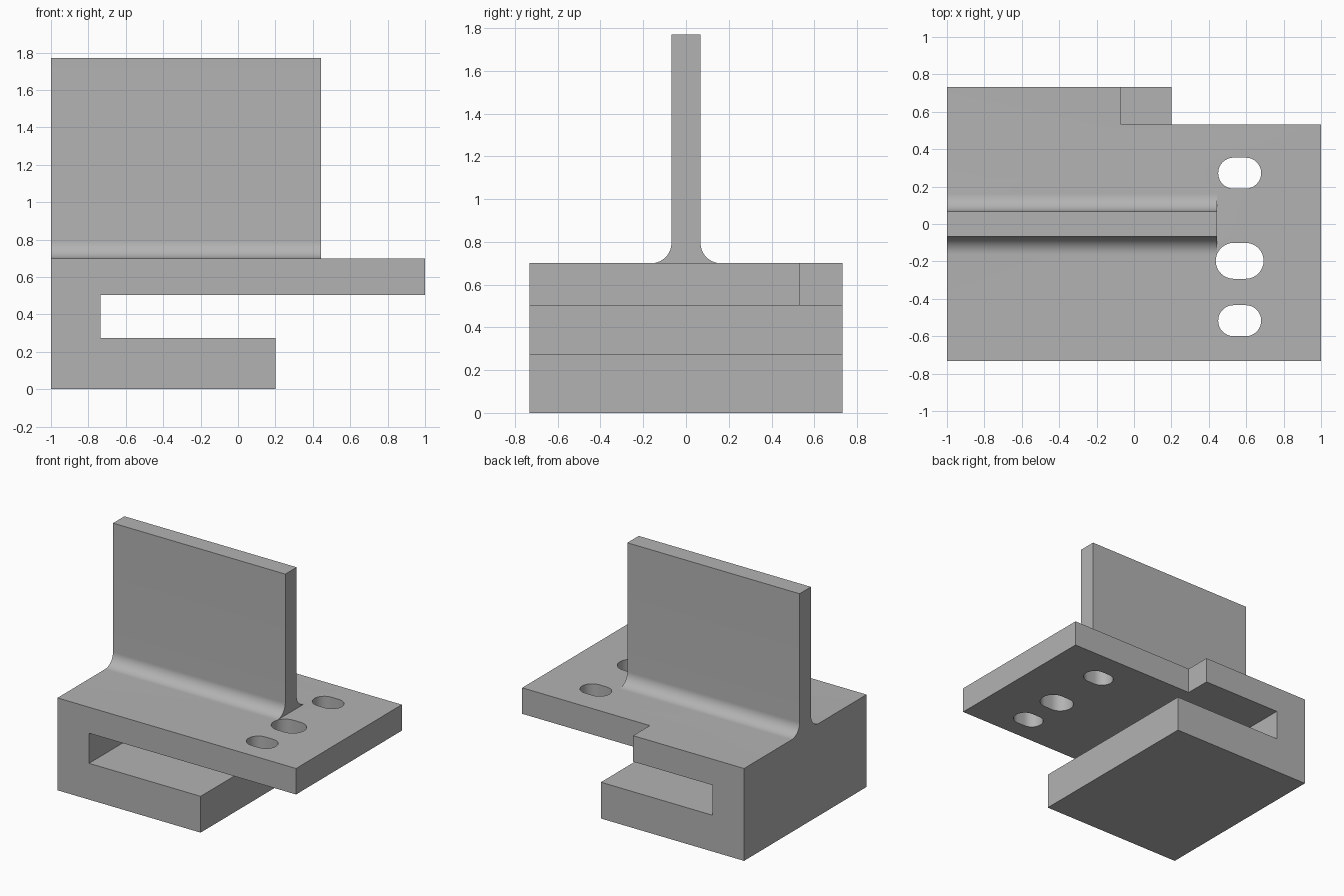
import bpy, bmesh
from math import sin, cos, pi, radians
from mathutils import Vector

if "Cube" in bpy.data.objects:
    bpy.data.objects.remove(bpy.data.objects["Cube"], do_unlink=True)

# Single plain grey finish
grey = bpy.data.materials.new("plain_grey")
grey.use_nodes = True
colour = (0.45, 0.45, 0.45, 1)
grey.diffuse_color = colour
grey.node_tree.nodes["Principled BSDF"].inputs["Base Color"].default_value = colour


def extrude(name, outline, place, direction):
    """Make a solid from a closed 2D outline, swept along a direction."""
    bm = bmesh.new()
    face = bm.faces.new([bm.verts.new(place(a, b)) for a, b in outline])
    swept = bmesh.ops.extrude_face_region(bm, geom=[face])["geom"]
    verts = [v for v in swept if isinstance(v, bmesh.types.BMVert)]
    bmesh.ops.translate(bm, verts=verts, vec=Vector(direction))
    bmesh.ops.recalc_face_normals(bm, faces=bm.faces)
    mesh = bpy.data.meshes.new(name)
    bm.to_mesh(mesh)
    bm.free()
    mesh.materials.append(grey)
    obj = bpy.data.objects.new(name, mesh)
    bpy.context.collection.objects.link(obj)
    return obj


def combine(target, tool, operation):
    """Apply a boolean and discard the tool solid."""
    mod = target.modifiers.new(operation.lower(), 'BOOLEAN')
    mod.operation = operation
    mod.solver = 'EXACT'
    mod.object = tool
    bpy.context.view_layer.objects.active = target
    bpy.ops.object.modifier_apply(modifier=mod.name)
    bpy.data.objects.remove(tool, do_unlink=True)


def arc(cx, cy, r, start, end, steps=16):
    return [(cx + r * cos(start + (end - start) * i / steps),
             cy + r * sin(start + (end - start) * i / steps))
            for i in range(steps + 1)]


depth, deck, under = 0.733, 0.70, 0.503

# C-shaped body: long top plate, back wall and shorter foot
profile = [(-1, 0), (0.2, 0), (0.2, 0.275), (-0.735, 0.275),
           (-0.735, under), (1, under), (1, deck), (-1, deck)]
bracket = extrude("bracket", profile, lambda x, z: (x, -depth, z), (0, 2 * depth, 0))

# Upright fin with filleted root, buried slightly in the plate
half, top, r = 0.068, 1.77, 0.095
right = arc(half + r, deck + r, r, 1.5 * pi, pi) + [(half, top)]
right = [(half + r, deck - 0.05)] + right
fin_outline = right + [(-y, z) for y, z in reversed(right)]
fin = extrude("fin", fin_outline, lambda y, z: (-1, y, z), (1.444, 0, 0))
combine(bracket, fin, 'UNION')

# Rear corner notch in the top plate only
notch = [(-0.07, 0.533), (1.2, 0.533), (1.2, 1), (-0.07, 1)]
cutter = extrude("notch_cutter", notch, lambda x, y: (x, y, 0.4), (0, 0, 0.5))
combine(bracket, cutter, 'DIFFERENCE')

# Three slotted holes through the top plate
for y, radius in ((0.272, 0.083), (-0.197, 0.096), (-0.517, 0.083)):
    slot = (arc(0.565 + 0.032, y, radius, -pi / 2, pi / 2)
            + arc(0.565 - 0.032, y, radius, pi / 2, 1.5 * pi))
    cutter = extrude("slot_cutter", slot, lambda a, b: (a, b, 0.4), (0, 0, 0.6))
    combine(bracket, cutter, 'DIFFERENCE')

# Smooth fillets and slot walls, crisp edges elsewhere
bpy.ops.object.select_all(action='DESELECT')
bracket.select_set(True)
bpy.context.view_layer.objects.active = bracket
bpy.ops.object.shade_smooth_by_angle(angle=radians(30))
